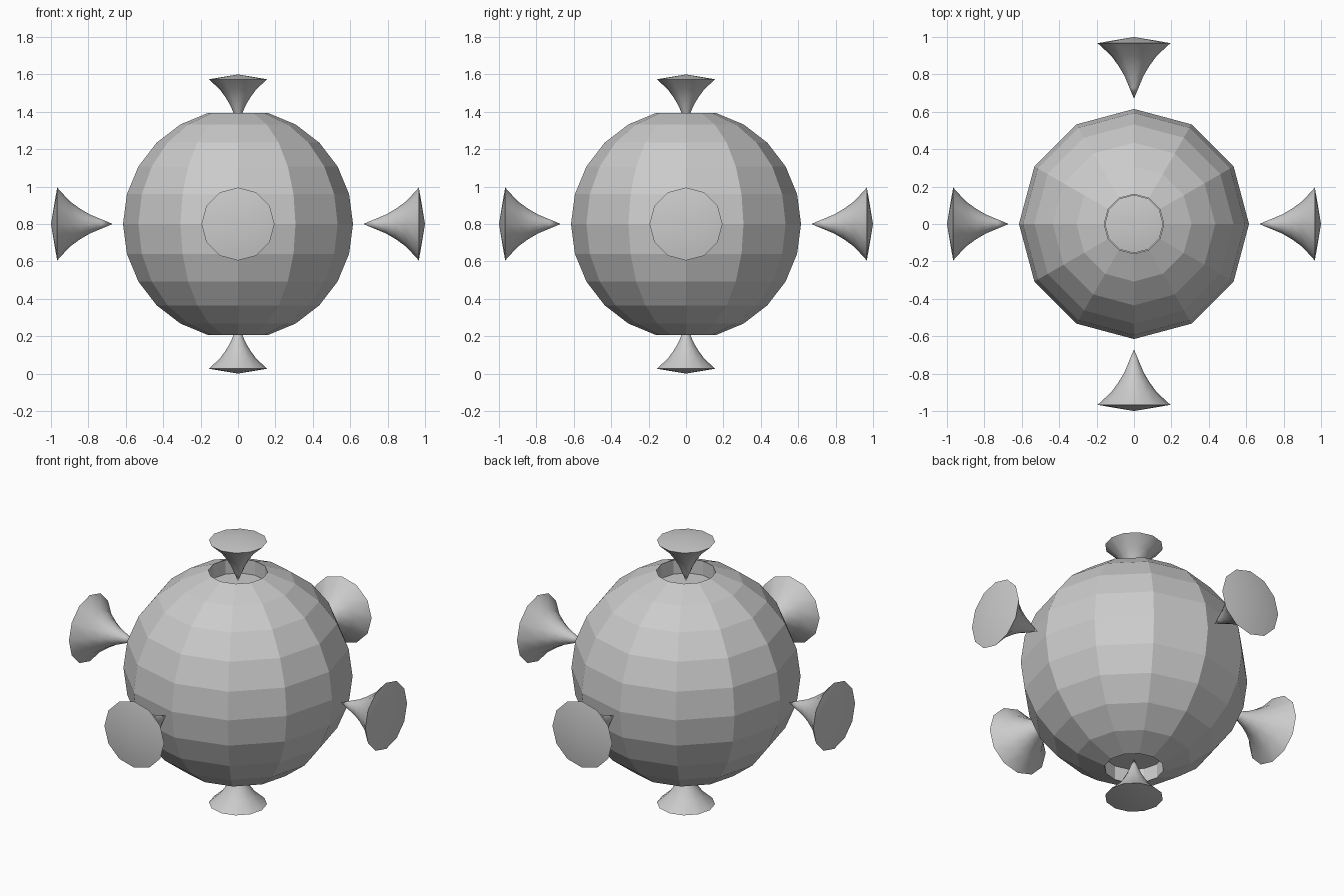
import bpy, bmesh, math
from mathutils import Matrix, Vector

if "Cube" in bpy.data.objects:
    bpy.data.objects.remove(bpy.data.objects["Cube"])

SIDES = 12
CENTRE = Vector((0, 0, 0.8))


def lathe(name, profile, matrix, smooth_angle=None):
    """Revolve (radius, height) points around local z; radius 0 makes a pole."""
    bm = bmesh.new()
    rings = []
    for r, h in profile:
        if r == 0:
            rings.append([bm.verts.new((0, 0, h))] * SIDES)
        else:
            rings.append([bm.verts.new((r * math.cos(2 * math.pi * i / SIDES),
                                        r * math.sin(2 * math.pi * i / SIDES), h))
                          for i in range(SIDES)])
    for a, b in zip(rings, rings[1:]):
        for i in range(SIDES):
            j = (i + 1) % SIDES
            bm.faces.new(list(dict.fromkeys((a[i], a[j], b[j], b[i]))))
    bmesh.ops.recalc_face_normals(bm, faces=bm.faces)
    bm.transform(matrix)
    mesh = bpy.data.meshes.new(name)
    bm.to_mesh(mesh)
    bm.free()
    ob = bpy.data.objects.new(name, mesh)
    bpy.context.collection.objects.link(ob)
    if smooth_angle:
        bpy.ops.object.select_all(action='DESELECT')
        ob.select_set(True)
        bpy.context.view_layer.objects.active = ob
        bpy.ops.object.shade_smooth_by_angle(angle=math.radians(smooth_angle))
    return ob


# Faceted ball with a recessed socket at each pole
R, FLOOR = 0.615, 0.51
arc = [(R * math.sin(math.radians(a)), -R * math.cos(math.radians(a)))
       for a in range(15, 166, 15)]
rim = arc[0][0]
ball = [(0, -FLOOR), (rim, -FLOOR)] + arc + [(rim, FLOOR), (0, FLOOR)]
lathe("core_ball", ball, Matrix.Translation(CENTRE))

# Flared horns pointing at the ball; the vertical pair is smaller
horn = [(0, 0.67), (0.025, 0.73), (0.05, 0.79), (0.08, 0.842),
        (0.122, 0.90), (0.195, 0.967), (0, 1.0)]
directions = {"right": (1, 0, 0), "left": (-1, 0, 0), "back": (0, 1, 0),
              "front": (0, -1, 0), "top": (0, 0, 1), "bottom": (0, 0, -1)}
for side, d in directions.items():
    scale = 0.8 if d[2] else 1.0
    if d[2] < 0:
        turn = Matrix.Rotation(math.pi, 4, 'X')
    else:
        turn = Vector((0, 0, 1)).rotation_difference(Vector(d)).to_matrix().to_4x4()
    lathe("horn_" + side, horn,
          Matrix.Translation(CENTRE) @ turn @ Matrix.Scale(scale, 4), 40)
